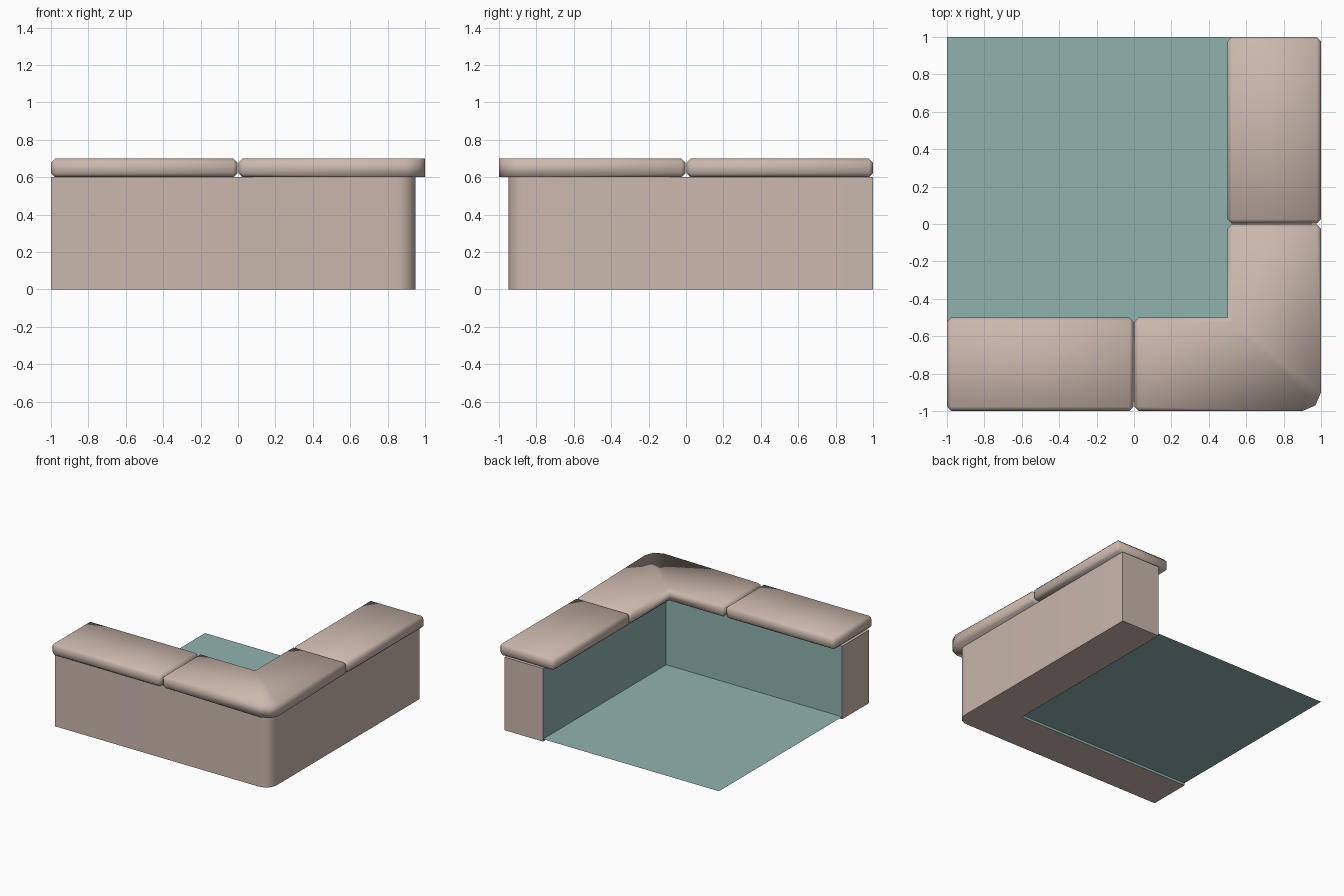
import bpy, bmesh, math
from mathutils import Vector

cube = bpy.data.objects.get("Cube")
if cube:
    bpy.data.objects.remove(cube, do_unlink=True)


def make_material(name, rgb):
    mat = bpy.data.materials.new(name)
    mat.use_nodes = True
    color = (*rgb, 1)
    mat.diffuse_color = color
    bsdf = mat.node_tree.nodes["Principled BSDF"]
    bsdf.inputs["Base Color"].default_value = color
    bsdf.inputs["Roughness"].default_value = 0.8
    return mat


stone = make_material("warm stone", (0.60, 0.48, 0.42))
teal = make_material("pool teal", (0.28, 0.45, 0.43))


def finish(name, bm, mats, smooth=True):
    bmesh.ops.recalc_face_normals(bm, faces=bm.faces)
    for face in bm.faces:
        face.smooth = smooth
    mesh = bpy.data.meshes.new(name)
    bm.to_mesh(mesh)
    bm.free()
    obj = bpy.data.objects.new(name, mesh)
    bpy.context.collection.objects.link(obj)
    for mat in mats:
        mesh.materials.append(mat)
    return obj


OUT, INN, WALL_H, TOP = 0.95, 0.6, 0.6, 0.7
CH = 0.022      # coping chamfer

# L-shaped wall with a rounded outer corner
radius, steps = 0.1, 6
arc = []
for i in range(steps + 1):
    a = -math.pi / 2 + i * math.pi / 2 / steps
    arc.append((OUT - radius + radius * math.cos(a), radius - OUT + radius * math.sin(a)))
outline = [(-1, -OUT)] + arc + [(OUT, 1), (INN, 1), (INN, -INN), (-1, -INN)]
bm = bmesh.new()
base = bm.faces.new([bm.verts.new((x, y, 0)) for x, y in outline])
grown = bmesh.ops.extrude_face_region(bm, geom=[base])["geom"]
for v in grown:
    if isinstance(v, bmesh.types.BMVert):
        v.co.z = WALL_H
if base not in bm.faces[:]:
    bm.faces.new([v for v in bm.verts if v.co.z == 0])
bmesh.ops.recalc_face_normals(bm, faces=bm.faces)
for face in bm.faces:
    c, n = face.calc_center_median(), face.normal
    inner_x = abs(n.x) > 0.9 and abs(c.x - INN) < 0.01
    inner_y = abs(n.y) > 0.9 and abs(c.y + INN) < 0.01
    face.material_index = 1 if inner_x or inner_y else 0
wall = finish("pool_wall", bm, [stone, teal])
bpy.context.view_layer.objects.active = wall
wall.select_set(True)
bpy.ops.object.shade_smooth_by_angle(angle=math.radians(35))
wall.select_set(False)

# Pool floor sheet, just above the ground
bm = bmesh.new()
bm.faces.new([bm.verts.new((x, y, 0.02)) for x, y in
              ((-1, -INN), (INN, -INN), (INN, 1), (-1, 1))])
finish("pool_floor", bm, [teal], smooth=False)


# Straight coping slabs with chamfered edges
def slab(name, x0, x1, y0, y1):
    bm = bmesh.new()
    bmesh.ops.create_cube(bm, size=1)
    for v in bm.verts:
        v.co = (x1 if v.co.x > 0 else x0, y1 if v.co.y > 0 else y0,
                TOP if v.co.z > 0 else WALL_H)
    bmesh.ops.bevel(bm, geom=bm.edges[:], offset=CH, segments=1,
                    affect='EDGES', clamp_overlap=True)
    finish(name, bm, [stone])


slab("front_coping", -1, -0.003, -1, -0.5)
slab("side_coping", 0.5, 1, 0.003, 1)


# Corner coping: sections lofted around the bend, outer chamfer fading out
def section(outer, inner, in_dir, c_out, c_in, inset=0):
    o, i, d = Vector(outer), Vector(inner), Vector(in_dir)
    z0, z1 = WALL_H + inset, TOP - inset
    o_in, i_in = o - d * c_out, i + d * c_in
    return [(*o_in, z0), (*o, z0 + c_out), (*o, z1 - c_out), (*o_in, z1),
            (*i_in, z1), (*i, z1 - c_in), (*i, z0 + c_in), (*i_in, z0)]


GAP = 0.003
half = [
    section((GAP, CH - 1), (GAP, -0.5 - CH), (0, -1), 0, 0, CH),
    section((GAP + CH, -1), (GAP + CH, -0.5), (0, -1), CH, CH),
    section((0.9, -1), (0.5, -0.5), (1, -1), 0, CH),
    section((0.97, -0.97), (0.5, -0.5), (1, -1), 0, CH),
]
rings = half + [[(-y, -x, z) for x, y, z in ring] for ring in reversed(half[:-1])]

bm = bmesh.new()
shared = {}


def vert(co):
    key = tuple(round(k, 4) for k in co)
    if key not in shared:
        shared[key] = bm.verts.new(co)
    return shared[key]


def add_face(points):
    verts = list(dict.fromkeys(vert(p) for p in points))
    if len(verts) > 2:
        bm.faces.new(verts)


for a, b in zip(rings, rings[1:]):
    for k in range(len(a)):
        n = (k + 1) % len(a)
        add_face((a[k], a[n], b[n], b[k]))
add_face(rings[0])
add_face(rings[-1])
bmesh.ops.delete(bm, geom=[v for v in bm.verts if not v.link_faces], context='VERTS')
finish("corner_coping", bm, [stone])
